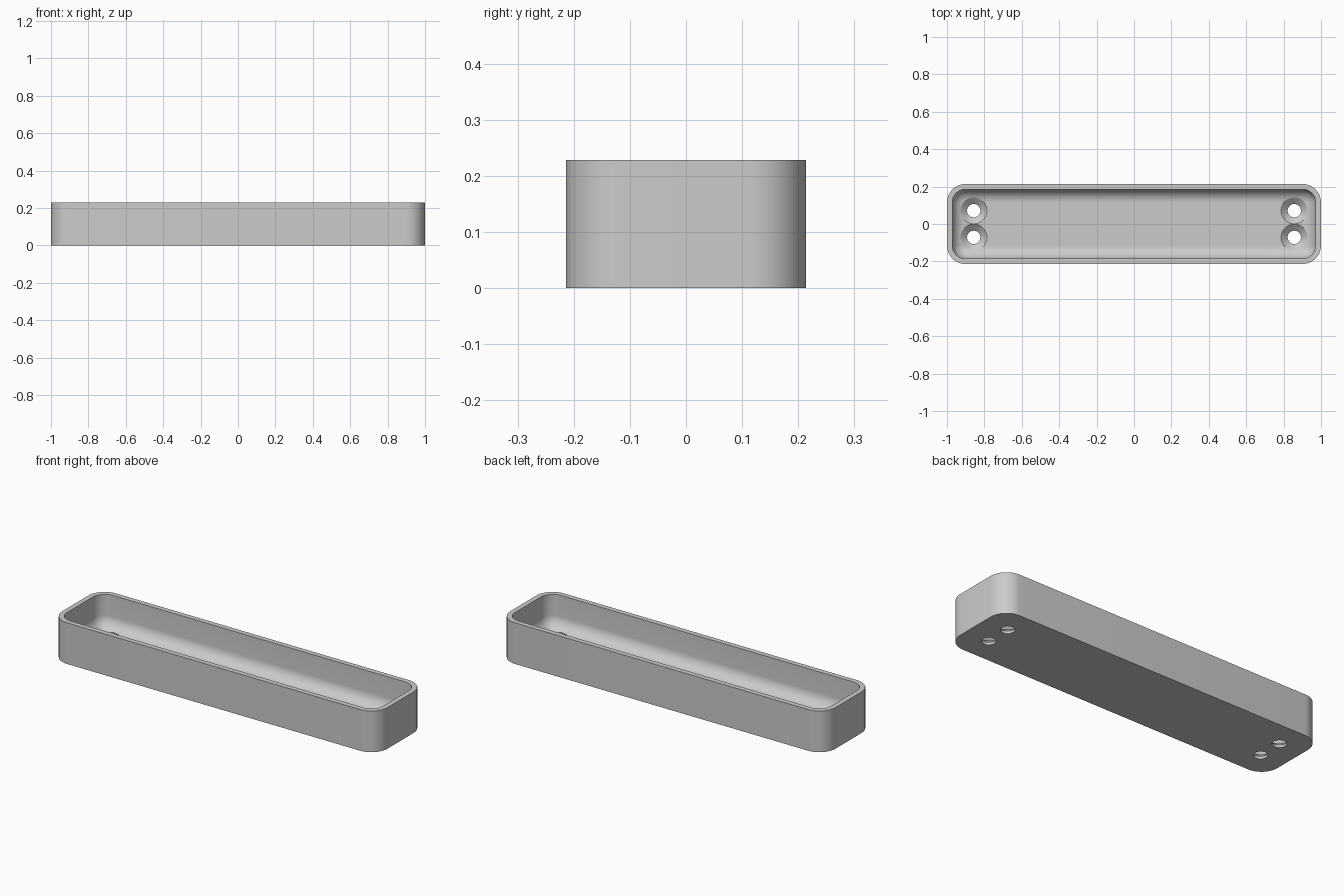
import bpy, bmesh
from math import sin, cos, pi, radians

if "Cube" in bpy.data.objects:
    bpy.data.objects.remove(bpy.data.objects["Cube"], do_unlink=True)

HX, HY, H = 1.0, 0.2143, 0.2286       # half length, half width, height
CORNER, WALL, FLOOR, FILLET = 0.1, 0.0286, 0.043, 0.07

grey = bpy.data.materials.new("light grey")
grey.use_nodes = True
colour = (0.6, 0.6, 0.6, 1)
grey.diffuse_color = colour
grey.node_tree.nodes["Principled BSDF"].inputs["Base Color"].default_value = colour


def rounded_rect(inset, z, steps=12):
    """Ring of points for a rounded rectangle shrunk by inset."""
    r = CORNER - inset
    ring = []
    for k, (sx, sy) in enumerate([(1, 1), (-1, 1), (-1, -1), (1, -1)]):
        for i in range(steps + 1):
            a = (k + i / steps) * pi / 2
            ring.append((sx * (HX - CORNER) + r * cos(a),
                         sy * (HY - CORNER) + r * sin(a), z))
    return ring


def circle(cx, cy, r, z, n=48):
    return [(cx + r * cos(2 * pi * i / n), cy + r * sin(2 * pi * i / n), z)
            for i in range(n)]


def loft(name, rings):
    """Closed solid skinned through rings, capped at both ends."""
    bm = bmesh.new()
    loops = [[bm.verts.new(p) for p in ring] for ring in rings]
    for a, b in zip(loops, loops[1:]):
        for i in range(len(a)):
            j = (i + 1) % len(a)
            bm.faces.new((a[i], a[j], b[j], b[i]))
    bm.faces.new(loops[0][::-1])
    bm.faces.new(loops[-1])
    bmesh.ops.recalc_face_normals(bm, faces=bm.faces)
    mesh = bpy.data.meshes.new(name)
    bm.to_mesh(mesh)
    bm.free()
    mesh.materials.append(grey)
    ob = bpy.data.objects.new(name, mesh)
    bpy.context.collection.objects.link(ob)
    return ob


# Tray: outer wall, flat rim, inner wall, filleted floor
rings = [rounded_rect(0, 0), rounded_rect(0, H), rounded_rect(WALL, H)]
for i in range(13):
    a = i / 12 * pi / 2
    rings.append(rounded_rect(WALL + FILLET * (1 - cos(a)),
                              FLOOR + FILLET * (1 - sin(a))))
tray = loft("tray", rings)

# Countersunk screw holes, a pair at each end
profile = [(0.0357, -0.02), (0.0357, 0.0143), (0.0705, FLOOR), (0.0705, 0.15)]
bpy.context.view_layer.objects.active = tray
tray.select_set(True)
for sx in (-1, 1):
    for sy in (-1, 1):
        cutter = loft("hole_cutter", [circle(sx * 0.857, sy * 0.0714, r, z)
                                      for r, z in profile])
        cutter.hide_render = True
        mod = tray.modifiers.new("screw_hole", 'BOOLEAN')
        mod.operation, mod.solver, mod.object = 'DIFFERENCE', 'EXACT', cutter
        bpy.ops.object.modifier_apply(modifier=mod.name)
        bpy.data.objects.remove(cutter, do_unlink=True)

bpy.ops.object.shade_smooth_by_angle(angle=radians(30))
